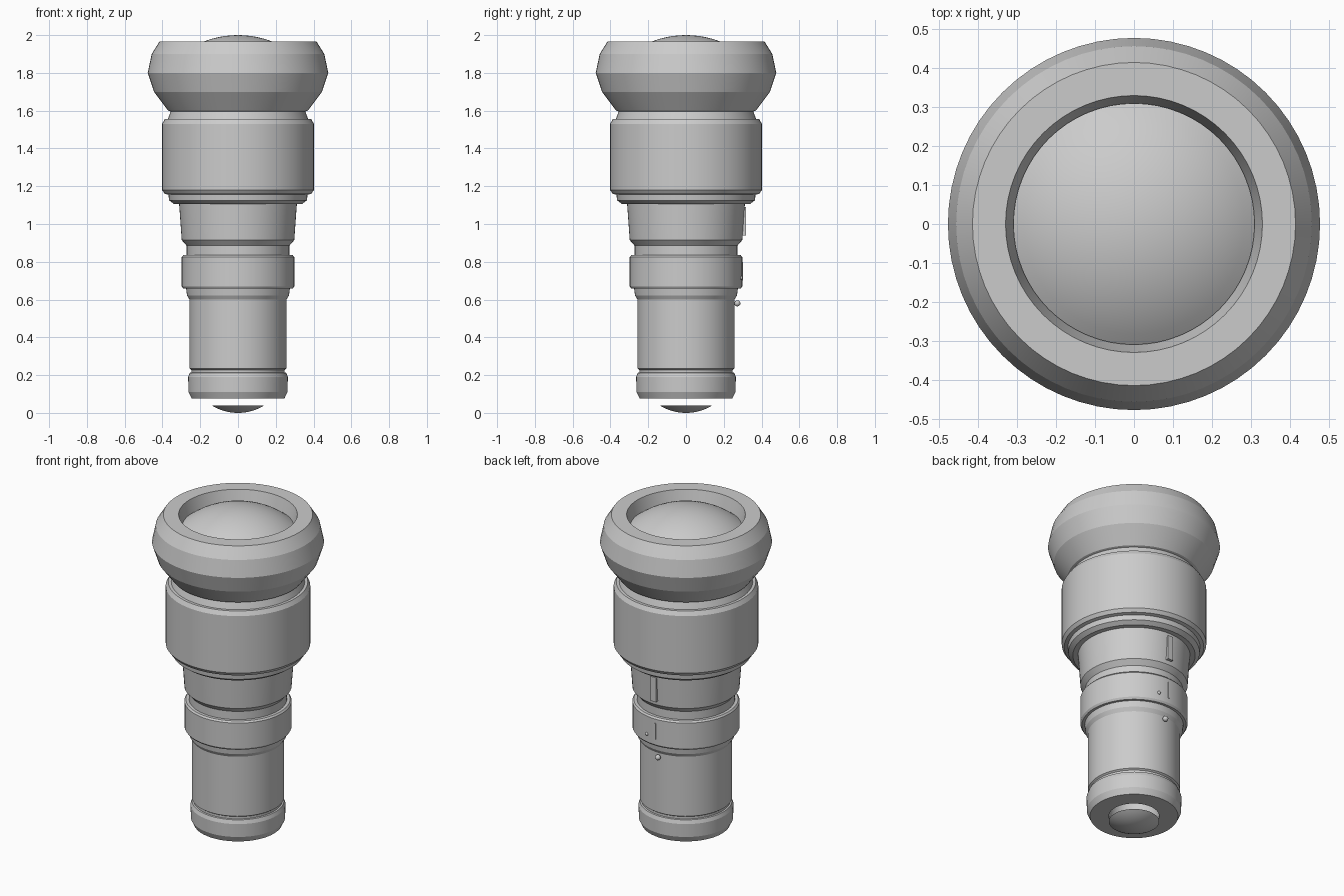
import bpy, bmesh, math
from mathutils import Matrix

if "Cube" in bpy.data.objects:
    bpy.data.objects.remove(bpy.data.objects["Cube"])

grey = bpy.data.materials.new("light grey")
grey.diffuse_color = (0.6, 0.6, 0.6, 1)
grey.use_nodes = True
grey.node_tree.nodes["Principled BSDF"].inputs["Base Color"].default_value = grey.diffuse_color
SEGS = 64


def finish(name, bm, angle=15):
    bmesh.ops.remove_doubles(bm, verts=bm.verts, dist=1e-5)
    bmesh.ops.recalc_face_normals(bm, faces=bm.faces)
    me = bpy.data.meshes.new(name)
    bm.to_mesh(me)
    bm.free()
    me.materials.append(grey)
    ob = bpy.data.objects.new(name, me)
    bpy.context.collection.objects.link(ob)
    bpy.ops.object.select_all(action='DESELECT')
    ob.select_set(True)
    bpy.context.view_layer.objects.active = ob
    bpy.ops.object.shade_smooth_by_angle(angle=math.radians(angle))
    return ob


def lathe(name, profile, angle=15):
    """Spin a list of (radius, height) points round the z axis."""
    bm = bmesh.new()
    vs = [bm.verts.new((r, 0, z)) for r, z in profile]
    es = [bm.edges.new(p) for p in zip(vs, vs[1:])]
    bmesh.ops.spin(bm, geom=vs + es, cent=(0, 0, 0), axis=(0, 0, 1),
                   angle=math.tau, steps=SEGS)
    return finish(name, bm, angle)


def dome(name, radius, z_rim, z_top, rings=10):
    """Closed spherical cap with a flat base; z_top may lie below z_rim."""
    h = z_top - z_rim
    R = (radius ** 2 + h ** 2) / (2 * abs(h))
    full, sign = math.asin(radius / R), math.copysign(1, h)
    pts = [(R * math.sin(full * i / rings),
            z_top - sign * R * (1 - math.cos(full * i / rings))) for i in range(rings + 1)]
    return lathe(name, pts + [(0, z_rim)], 30)


def box(name, size, loc):
    bm = bmesh.new()
    bmesh.ops.create_cube(bm, size=1, matrix=Matrix.Translation(loc) @ Matrix.Diagonal((*size, 1)))
    return finish(name, bm)


def ball(name, r, loc):
    bm = bmesh.new()
    bmesh.ops.create_uvsphere(bm, u_segments=16, v_segments=10, radius=r,
                              matrix=Matrix.Translation(loc))
    return finish(name, bm, 40)


# Flared head with a recessed opening
lathe("head", [(0, 1.885), (0.31, 1.885), (0.33, 1.967), (0.415, 1.967), (0.457, 1.90),
               (0.478, 1.80), (0.445, 1.70), (0.37, 1.60), (0.355, 1.595), (0, 1.595)])
dome("front_lens", 0.31, 1.893, 2.0)

# Wide grip barrel, with a flared collar above and a stepped edge below
lathe("neck_collar", [(0, 1.60), (0.355, 1.60), (0.372, 1.553), (0, 1.553)])
lathe("grip_barrel", [(0, 1.555), (0.388, 1.555), (0.402, 1.53), (0.402, 1.18), (0.388, 1.16),
                      (0.368, 1.155), (0.365, 1.125), (0.34, 1.107), (0, 1.107)])

# Tapered middle section and groove
lathe("tapered_sleeve", [(0, 1.11), (0.312, 1.11), (0.298, 0.915), (0.272, 0.885),
                         (0.272, 0.82), (0, 0.82)])

# Locking ring
lathe("lock_ring", [(0, 0.835), (0.29, 0.835), (0.298, 0.825), (0.298, 0.67),
                    (0.29, 0.658), (0, 0.658)])

# Rear tube with rounded end band and open rear socket
lathe("rear_tube", [(0, 0.66), (0.275, 0.66), (0.27, 0.622), (0.257, 0.60), (0.257, 0.235),
                    (0.247, 0.228), (0.247, 0.214), (0.256, 0.212), (0.264, 0.19),
                    (0.262, 0.11), (0.245, 0.075), (0.14, 0.075), (0.14, 0.30), (0, 0.30)])
dome("rear_lens", 0.14, 0.04, 0.0)

# Alignment marks on the back
box("alignment_tab", (0.036, 0.04, 0.15), (0, 0.297, 1.015))
box("index_line", (0.008, 0.01, 0.10), (0, 0.296, 0.75))
ball("index_dot", 0.01, (0.062, 0.290, 0.715))
ball("release_button", 0.016, (0, 0.272, 0.58))
